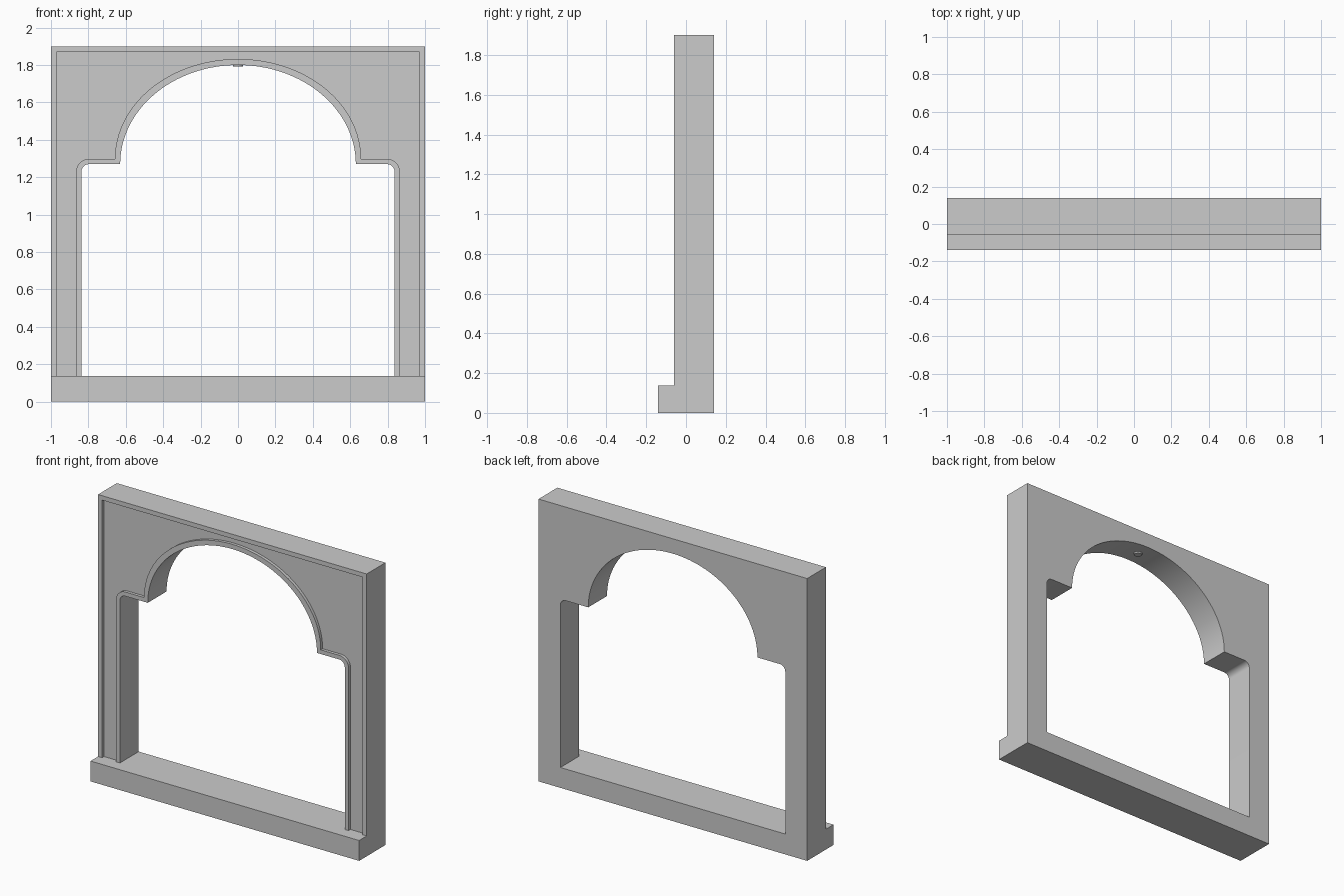
import bpy, bmesh, math

if "Cube" in bpy.data.objects:
    bpy.data.objects.remove(bpy.data.objects["Cube"])

SILL_Z, FRONT, PANEL, BACK = 0.137, -0.06, -0.04, 0.14


def finish(bm, name):
    bmesh.ops.remove_doubles(bm, verts=bm.verts, dist=1e-5)
    bmesh.ops.recalc_face_normals(bm, faces=bm.faces)
    me = bpy.data.meshes.new(name)
    bm.to_mesh(me)
    bm.free()
    ob = bpy.data.objects.new(name, me)
    bpy.context.collection.objects.link(ob)
    bpy.ops.object.select_all(action='DESELECT')
    bpy.context.view_layer.objects.active = ob
    ob.select_set(True)
    bpy.ops.object.shade_smooth_by_angle(angle=math.radians(30))
    return ob


def mirrored(half):
    """Right half path (bottom to top) continued down the left side."""
    return half + [(-x, z) for x, z in reversed(half) if x > 1e-6]


def opening(o):
    """Stepped arch outline, grown outward by o."""
    w, h, r, a = 0.837 + o, 1.27 + o, 0.04 + o, 0.63 + o
    b = 0.53 + o * 0.15
    half = [(w, SILL_Z)]
    for i in range(9):
        t = math.pi / 2 * i / 8
        half.append((w - r + r * math.cos(t), h - r + r * math.sin(t)))
    for i in range(33):
        t = math.pi / 2 * i / 32
        half.append((a * math.cos(t), h + b * math.sin(t)))
    return mirrored(half)


def border(o):
    return mirrored([(1 - o, SILL_Z), (1 - o, 1.9 - o)])


bm = bmesh.new()


def strip(path_a, ya, path_b, yb):
    va = [bm.verts.new((x, ya, z)) for x, z in path_a]
    vb = [bm.verts.new((x, yb, z)) for x, z in path_b]
    for i in range(len(va) - 1):
        bm.faces.new((va[i], va[i + 1], vb[i + 1], vb[i]))


def plate(outer, inner, y):
    bm.faces.new([bm.verts.new((x, y, z)) for x, z in outer + inner[::-1]])


# arched wall with raised border, recessed panel and raised arch trim
edge, lip = border(0), border(0.03)
hole, trim = opening(0), opening(0.028)
strip(edge, BACK, edge, FRONT)
strip(edge, FRONT, lip, FRONT)
strip(lip, FRONT, lip, PANEL)
plate(lip, trim, PANEL)
strip(trim, PANEL, trim, FRONT)
strip(trim, FRONT, hole, FRONT)
strip(hole, FRONT, hole, BACK)
plate(edge, hole, BACK)
finish(bm, "arched_wall")

# sill
bm = bmesh.new()
bmesh.ops.create_cube(bm, size=1)
for v in bm.verts:
    v.co = (v.co.x * 2, v.co.y * 0.28, (v.co.z + 0.5) * SILL_Z)
finish(bm, "sill")

# small disc under the arch crown
bm = bmesh.new()
bmesh.ops.create_cone(bm, cap_ends=True, segments=16, radius1=0.026,
                      radius2=0.03, depth=0.016)
bmesh.ops.translate(bm, verts=bm.verts, vec=(0, 0.04, 1.799))
finish(bm, "crown_disc")
